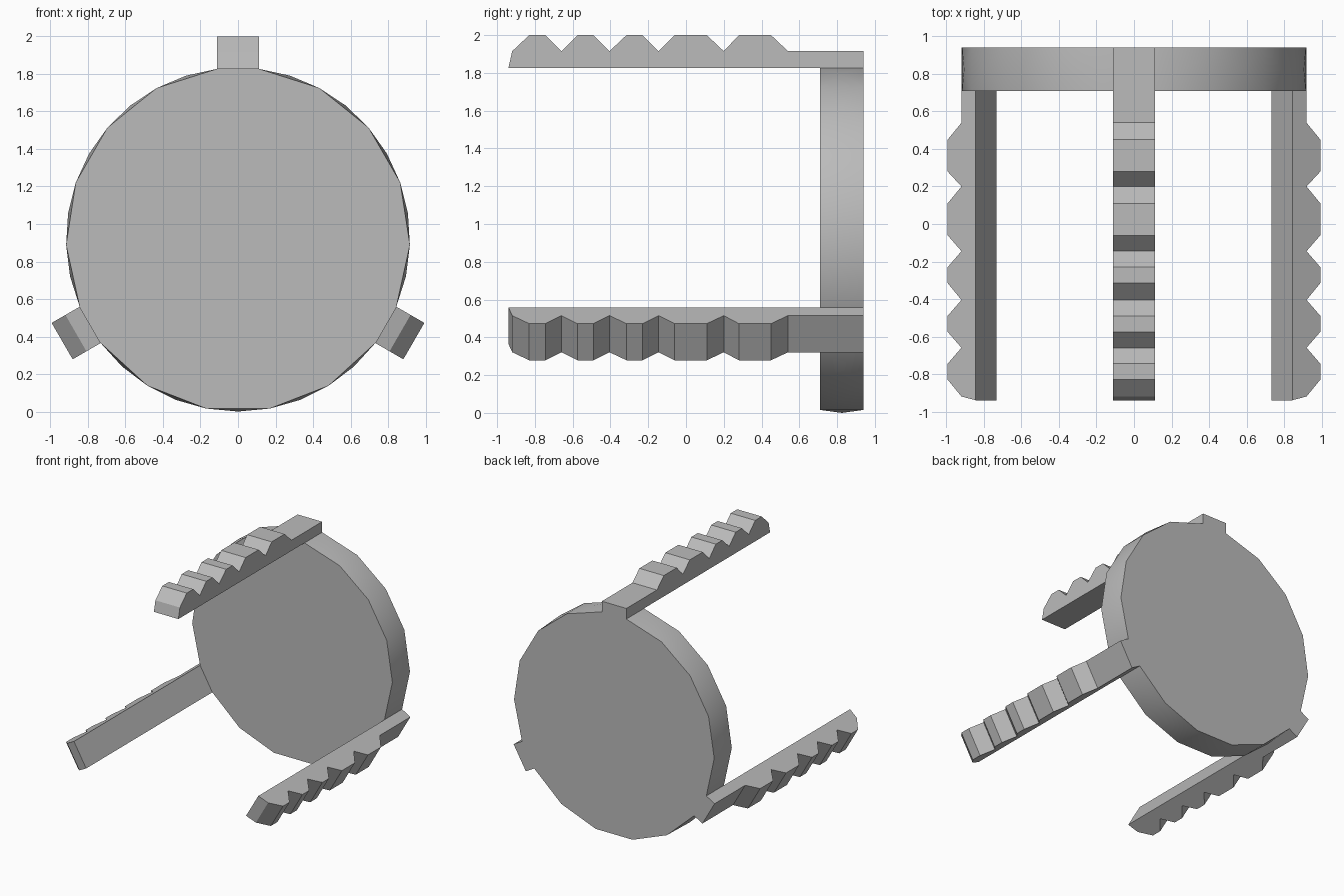
import bpy, bmesh
from math import sin, cos, asin, radians

cube = bpy.data.objects.get("Cube")
if cube:
    bpy.data.objects.remove(cube)

R = 0.917            # disc radius, also the height of its centre
HALF = 0.112         # half width of an arm
DISC_FRONT, BACK = 0.71, 0.94
SEGMENTS = 5         # disc segments between two arms
GAP = asin(HALF / R)
INNER = R * cos(GAP)  # arm underside, flush with the disc

grey = bpy.data.materials.new("grey")
grey.use_nodes = True
colour = (0.5, 0.5, 0.5, 1)
grey.diffuse_color = colour
grey.node_tree.nodes["Principled BSDF"].inputs["Base Color"].default_value = colour


def polar(angle, radius, y):
    """Point around the disc centre, angle measured from the top."""
    return (radius * sin(angle), y, R + radius * cos(angle))


def finish(bm, name):
    bmesh.ops.recalc_face_normals(bm, faces=bm.faces)
    mesh = bpy.data.meshes.new(name)
    bm.to_mesh(mesh)
    bm.free()
    mesh.materials.append(grey)
    obj = bpy.data.objects.new(name, mesh)
    bpy.context.collection.objects.link(obj)
    return obj


# Disc: arcs between flat seats for the arms, each rim panel bulging at its middle
angles = []
step = (radians(120) - 2 * GAP) / SEGMENTS
for arm in range(3):
    angles += [radians(120) * arm + GAP + step * i for i in range(SEGMENTS + 1)]

bm = bmesh.new()
front = [bm.verts.new(polar(a, R, DISC_FRONT)) for a in angles]
back = [bm.verts.new(polar(a, R, BACK)) for a in angles]
bm.faces.new(front)
bm.faces.new(back)
for i, a in enumerate(angles):
    j = (i + 1) % len(angles)
    ring = [front[i], front[j], back[j], back[i]]
    if i % (SEGMENTS + 1) == SEGMENTS:
        bm.faces.new(ring)
    else:
        apex = bm.verts.new(polar(a + step / 2, R, (DISC_FRONT + BACK) / 2))
        for k in range(4):
            bm.faces.new((ring[k], ring[(k + 1) % 4], apex)).smooth = True
disc = finish(bm, "disc")
bpy.context.view_layer.objects.active = disc
disc.select_set(True)
bpy.ops.object.shade_smooth_by_angle(angle=radians(35))

# Jaw arms: toothed profile (y, distance from the disc axis)
LOW, HIGH = R + 0.083 - 0.085 + 0.083, 2 - R
teeth = [(0.54, 0.45, 0.28, 0.2), (0.2, 0.11, -0.06, -0.145),
         (-0.145, -0.23, -0.315, -0.405), (-0.405, -0.49, -0.575, -0.66),
         (-0.66, -0.745, -0.83, -0.92)]
profile = [(BACK, INNER), (BACK, LOW)]
for start, rise, fall, end in teeth:
    profile += [(start, LOW), (rise, HIGH), (fall, HIGH)]
profile += [(teeth[-1][3], LOW), (-BACK, INNER)]

for name, turn in (("top_arm", 0), ("left_arm", 120), ("right_arm", 240)):
    t = radians(turn)
    bm = bmesh.new()
    sides = []
    for w in (-HALF, HALF):
        sides.append([bm.verts.new((w * cos(t) + r * sin(t), y,
                                    R - w * sin(t) + r * cos(t)))
                      for y, r in profile])
    a, b = sides
    bm.faces.new(a)
    bm.faces.new(b)
    for i in range(len(profile)):
        j = (i + 1) % len(profile)
        bm.faces.new((a[i], a[j], b[j], b[i]))
    finish(bm, name)
